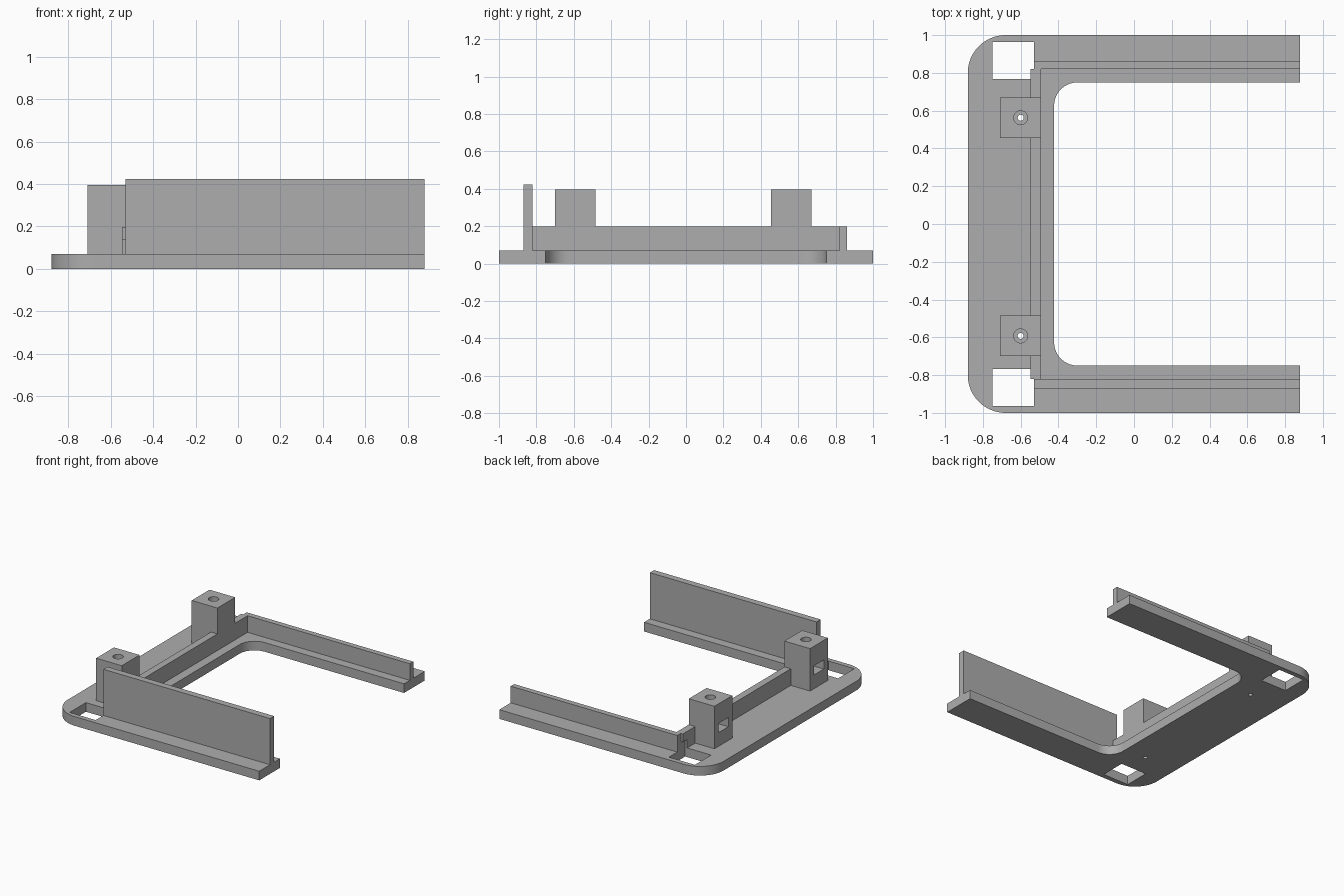
import bpy
import bmesh
from math import cos, sin, pi

cube = bpy.data.objects.get("Cube")
if cube:
    bpy.data.objects.remove(cube, do_unlink=True)

grey = bpy.data.materials.new("plain grey")
grey.use_nodes = True
colour = (0.42, 0.42, 0.42, 1)
grey.diffuse_color = colour
grey.node_tree.nodes["Principled BSDF"].inputs["Base Color"].default_value = colour


def prism(name, outline, z0, z1):
    """Extrude a flat outline between two heights."""
    bm = bmesh.new()
    face = bm.faces.new([bm.verts.new((x, y, z0)) for x, y in outline])
    moved = bmesh.ops.extrude_face_region(bm, geom=[face])["geom"]
    verts = [v for v in moved if isinstance(v, bmesh.types.BMVert)]
    bmesh.ops.translate(bm, verts=verts, vec=(0, 0, z1 - z0))
    bmesh.ops.recalc_face_normals(bm, faces=bm.faces)
    mesh = bpy.data.meshes.new(name)
    bm.to_mesh(mesh)
    bm.free()
    mesh.materials.append(grey)
    obj = bpy.data.objects.new(name, mesh)
    bpy.context.collection.objects.link(obj)
    return obj


def box(name, x0, x1, y0, y1, z0, z1):
    return prism(name, [(x0, y0), (x1, y0), (x1, y1), (x0, y1)], z0, z1)


def arc(cx, cy, r, start, end, n=16):
    return [(cx + r * cos(start + (end - start) * i / n),
             cy + r * sin(start + (end - start) * i / n)) for i in range(n + 1)]


def cylinder(name, x, y, r, z0, z1):
    return prism(name, arc(x, y, r, 0, 2 * pi, 32)[:-1], z0, z1)


def cut(obj, cutters):
    """Subtract each cutter and keep the resulting mesh."""
    for cutter in cutters:
        cutter.hide_render = True
        mod = obj.modifiers.new("cut", 'BOOLEAN')
        mod.operation = 'DIFFERENCE'
        mod.solver = 'EXACT'
        mod.object = cutter
    graph = bpy.context.evaluated_depsgraph_get()
    mesh = bpy.data.meshes.new_from_object(obj.evaluated_get(graph))
    obj.modifiers.clear()
    obj.data = mesh
    for cutter in cutters:
        bpy.data.objects.remove(cutter, do_unlink=True)


END = 0.88          # open end of both arms
PLATE = 0.07        # plate thickness
LOW = 0.197         # low wall height
WALL_IN = -0.493    # inner face of the cross wall
WALL_OUT = -0.547
POSTS = {"front": (-0.70, -0.485), "back": (0.455, 0.67)}


def corner_hole(side):
    y0, y1 = sorted((side * 0.767, side * 0.963))
    return box("corner_cutter", -0.75, -0.53, y0, y1, -0.1, 0.135)


# U-shaped base plate with rounded outer and inner corners
R, r, inner_x, inner_y = 0.2, 0.125, -0.423, 0.75
outline = [(END, 1)]
outline += arc(-END + R, 1 - R, R, pi / 2, pi)
outline += arc(-END + R, -1 + R, R, pi, 1.5 * pi)
outline += [(END, -1), (END, -inner_y)]
outline += arc(inner_x + r, -inner_y + r, r, 1.5 * pi, pi)
outline += arc(inner_x + r, inner_y - r, r, pi, pi / 2)
outline += [(END, inner_y)]
plate = prism("base_plate", outline, 0, PLATE)
cutters = [corner_hole(-1), corner_hole(1)]
for y0, y1 in POSTS.values():
    cutters.append(cylinder("screw_cutter", -0.6, (y0 + y1) / 2, 0.016, -0.1, 0.2))
cut(plate, cutters)

# Side walls
front_wall = box("front_tall_wall", -0.53, END, -0.87, -0.82, PLATE, 0.423)
back_wall = box("back_low_wall", -0.53, END, 0.82, 0.862, PLATE, LOW)

# Cross wall, in sections between the posts
box("cross_wall_middle", WALL_OUT, WALL_IN, POSTS["front"][1], POSTS["back"][0], PLATE, LOW)
front_section = box("cross_wall_front", WALL_OUT, WALL_IN, -0.82, POSTS["front"][0], PLATE, LOW)
cut(front_section, [corner_hole(-1)])
back_section = box("cross_wall_back", WALL_OUT, WALL_IN, POSTS["back"][1], 0.82, PLATE, LOW)
cut(back_section, [corner_hole(1)])

# Screw posts with a nut slot in the outer face
rounded = [plate]
for side, (y0, y1) in POSTS.items():
    mid = (y0 + y1) / 2
    post = box(side + "_post", -0.71, WALL_IN, y0, y1, PLATE, 0.395)
    cut(post, [
        box("slot_cutter", -0.8, -0.54, mid - 0.06, mid + 0.06, 0.175, 0.245),
        cylinder("bore_cutter", -0.6, mid, 0.037, 0.21, 0.5),
        cylinder("screw_cutter", -0.6, mid, 0.016, 0, 0.21),
    ])
    rounded.append(post)

# Smooth the rounded corners and bores
bpy.ops.object.select_all(action='DESELECT')
for obj in rounded:
    obj.select_set(True)
bpy.context.view_layer.objects.active = plate
bpy.ops.object.shade_smooth_by_angle()
